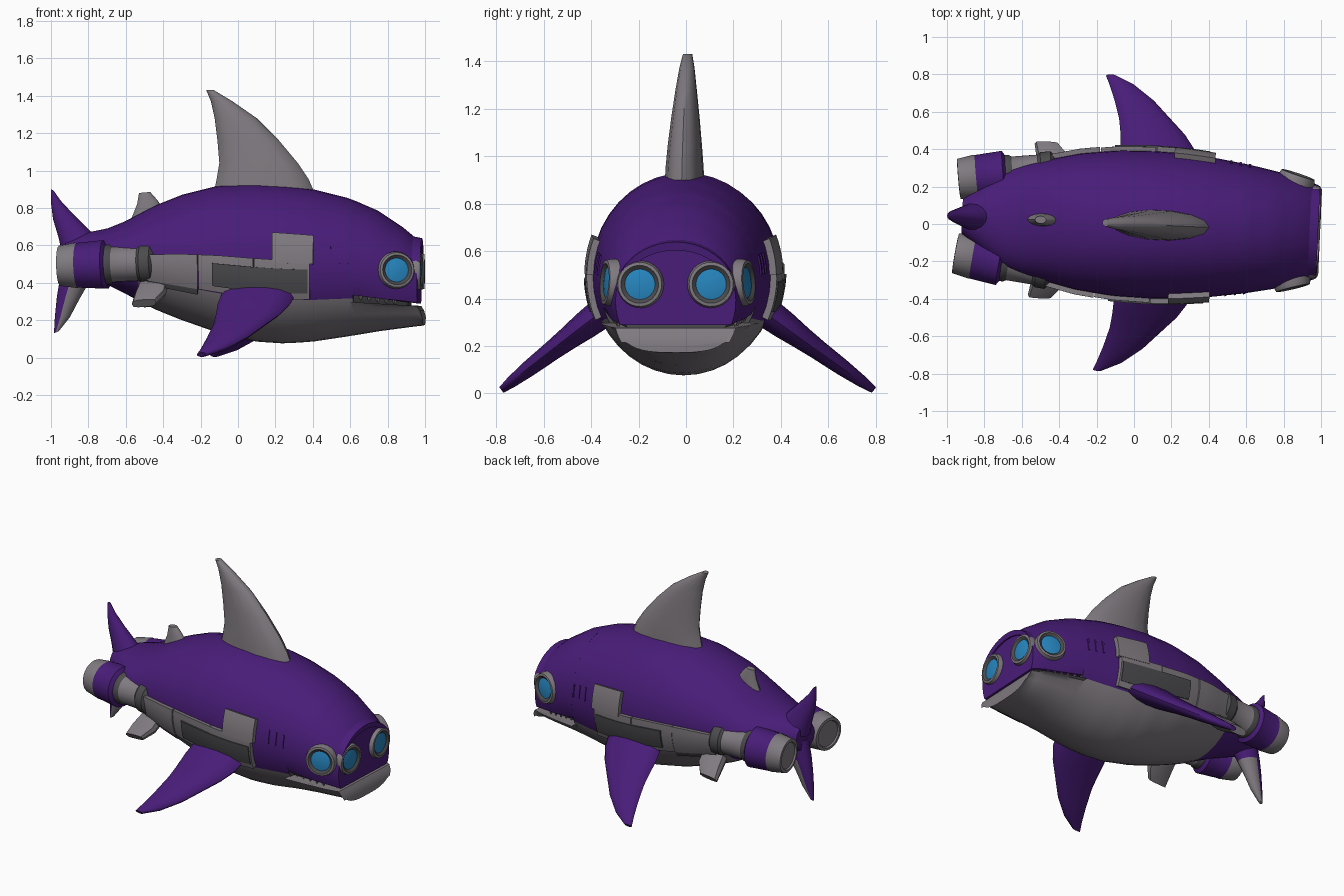
import bpy, bmesh
from math import sin, cos, pi, radians
from mathutils import Vector, Matrix

cube = bpy.data.objects.get("Cube")
if cube:
    bpy.data.objects.remove(cube, do_unlink=True)

COLOURS = [("purple paint", (0.066, 0.012, 0.19)), ("grey metal", (0.215, 0.195, 0.215)),
           ("dark metal", (0.07, 0.07, 0.076)), ("blue glass", (0.02, 0.24, 0.53))]
PURPLE, GREY, DARK, BLUE = range(4)
MATS = []
for title, rgb in COLOURS:
    m = bpy.data.materials.new(title)
    m.use_nodes = True
    m.diffuse_color = (*rgb, 1)
    bsdf = m.node_tree.nodes["Principled BSDF"]
    bsdf.inputs["Base Color"].default_value = (*rgb, 1)
    bsdf.inputs["Roughness"].default_value = 0.6
    MATS.append(m)

YAW = Matrix.Rotation(-0.045, 3, 'Z')   # the whole craft is turned slightly


def loft(name, rings, rule, caps=None):
    """Skin closed rings of points; rule(i, j) gives the material."""
    bm = bmesh.new()
    vs = [[bm.verts.new(YAW @ Vector(p)) for p in r] for r in rings]
    n = len(rings[0])
    pick = rule if callable(rule) else (lambda i, j: rule)
    for i in range(len(vs) - 1):
        for j in range(n):
            k = (j + 1) % n
            f = bm.faces.new((vs[i][j], vs[i][k], vs[i + 1][k], vs[i + 1][j]))
            f.material_index = pick(i, j)
    for r, end in ((vs[0], 0), (vs[-1], 1)):
        f = bm.faces.new(r)
        f.material_index = caps[end] if caps else pick(0 if end == 0 else len(vs) - 2, 0)
    bmesh.ops.remove_doubles(bm, verts=bm.verts, dist=0.0003)
    bmesh.ops.recalc_face_normals(bm, faces=bm.faces)
    me = bpy.data.meshes.new(name)
    bm.to_mesh(me)
    bm.free()
    for m in MATS:
        me.materials.append(m)
    ob = bpy.data.objects.new(name, me)
    bpy.context.collection.objects.link(ob)
    bpy.ops.object.select_all(action='DESELECT')
    ob.select_set(True)
    bpy.context.view_layer.objects.active = ob
    bpy.ops.object.shade_smooth_by_angle(angle=radians(38))


# Hull stations: x, half width, bottom, top
HULL = [(-0.92, 0.09, 0.45, 0.63), (-0.8, 0.185, 0.42, 0.67), (-0.7, 0.26, 0.39, 0.69),
        (-0.6, 0.295, 0.34, 0.73), (-0.45, 0.33, 0.26, 0.81), (-0.3, 0.365, 0.2, 0.87),
        (-0.1, 0.39, 0.13, 0.92), (0.1, 0.395, 0.085, 0.93), (0.25, 0.39, 0.075, 0.92),
        (0.4, 0.375, 0.085, 0.9), (0.6, 0.345, 0.115, 0.85), (0.75, 0.315, 0.14, 0.785),
        (0.9, 0.28, 0.16, 0.685), (0.98, 0.25, 0.17, 0.61)]


def hull(x, deg, off=0.0):
    """Point on the hull at x and angle (0 = side, 90 = top)."""
    for a, b in zip(HULL, HULL[1:]):
        if x <= b[0] or b is HULL[-1]:
            t = (x - a[0]) / (b[0] - a[0])
            w, lo, hi = (a[k] + (b[k] - a[k]) * t for k in (1, 2, 3))
            break
    a = radians(deg)
    # the jaw gets a fuller, squarer section toward the snout
    fullness = 1 - max(0, x - 0.6) if sin(a) < 0 else 1
    y = abs(cos(a)) ** fullness * (1 if cos(a) > 0 else -1)
    return Vector((x, (w + off) * y, (lo + hi) / 2 + ((hi - lo) / 2 + off) * sin(a)))


SEG = 40


def hull_ring(x, lo=-9, hi=9, off=0.0):
    pts = [hull(x, -90 + 360 * j / SEG, off) for j in range(SEG)]
    return [(p.x, p.y, min(max(p.z, lo), hi)) for p in pts]


def span(a, b, n):
    return [a + (b - a) * i / (n - 1) for i in range(n)]


# Main hull with grey belly, then split head and jaw
def belly(i, j):
    return GREY if (j < 7 or j >= SEG - 7) and i > 8 else PURPLE


loft("hull", [hull_ring(x) for x in span(-0.92, 0.63, 36)], belly, (PURPLE, DARK))


def lip(x):
    return 0.335 - 0.13 * (x - 0.62)


HEAD = span(0.62, 0.97, 9)
loft("upper_head", [hull_ring(x, lo=lip(x)) for x in HEAD], PURPLE)
loft("mouth_inside", [hull_ring(x, 0.2, 0.4, -0.03) for x in span(0.6, 0.92, 5)], DARK)
jaw = [hull_ring(x, hi=lip(x) - 0.038 + 0.07 * (x - 0.62)) for x in HEAD]
for x, wide, tall in ((0.985, 0.97, 0.75), (0.996, 0.9, 0.4)):
    jaw.append([(x, y * wide, 0.175 + (z - 0.175) * tall) for _, y, z in jaw[len(HEAD) - 1]])
loft("lower_jaw", jaw, GREY)

# Heavy brow ridge over the face
brow = []
for a in span(28, 152, 17):
    p = hull(0.95, a)
    brow.append([p + Vector(d) for d in ((-0.05, 0, 0.018), (0.035, 0, 0.0),
                                       (0.03, 0, -0.035), (-0.05, 0, -0.03))])
loft("brow_ridge", brow, PURPLE)


def patch(name, x0, x1, a0, a1, off, mat, nx=6, na=7):
    """Curved plate that follows the hull."""
    rings = []
    for x in span(x0, x1, nx):
        rings.append([hull(x, a, off) for a in span(a0, a1, na)]
                     + [hull(x, a, -0.02) for a in span(a1, a0, na)])
    loft(name, rings, mat)


def lathe(name, origin, axis, profile, sides=28):
    """Turn (radius, distance, material) steps about an axis."""
    q = Vector((0, 0, 1)).rotation_difference(Vector(axis))
    rings = [[Vector(origin) + q @ Vector((r * cos(2 * pi * j / sides),
                                          r * sin(2 * pi * j / sides), t))
              for j in range(sides)] for r, t, m in profile]
    loft(name, rings, lambda i, j: profile[i][2], (profile[0][2], profile[-1][2]))


def fin(name, stations, normal, rule, sides=14, power=1.0):
    """Lens-section fin through (lead, trail, thickness) stations."""
    nrm = Vector(normal).normalized()
    rings = []
    for lead, trail, th in stations:
        c, h = (Vector(lead) + Vector(trail)) / 2, (Vector(lead) - Vector(trail)) / 2
        ring = []
        for j in range(sides):
            s = sin(2 * pi * j / sides)
            ring.append(c + h * cos(2 * pi * j / sides)
                        + nrm * (th / 2) * (abs(s) ** power) * (1 if s > 0 else -1))
        rings.append(ring)
    loft(name, rings, rule)


# Dorsal fin, and the little fin behind it
DORSAL = [(0.41, -0.13, 0.88, 0.165), (0.38, -0.115, 0.95, 0.16), (0.32, -0.1, 1.04, 0.145),
          (0.22, -0.11, 1.16, 0.12), (0.1, -0.125, 1.28, 0.09), (-0.03, -0.145, 1.37, 0.065),
          (-0.13, -0.17, 1.43, 0.04)]
fin("dorsal_fin", [((a, 0, z), (b, 0, z), t) for a, b, z, t in DORSAL], (0, 1, 0), GREY)
fin("rear_dorsal_fin", [((-0.39, 0, 0.78), (-0.58, 0, 0.72), 0.075),
                        ((-0.43, 0, 0.84), (-0.54, 0, 0.82), 0.06),
                        ((-0.47, 0, 0.885), (-0.53, 0, 0.88), 0.04)], (0, 1, 0), GREY)

# Tail lobes
fin("upper_tail_lobe", [((-0.72, 0, 0.6), (-0.94, 0, 0.55), 0.17),
                        ((-0.78, 0, 0.665), (-0.96, 0, 0.64), 0.13),
                        ((-0.88, 0, 0.765), (-0.99, 0, 0.74), 0.08),
                        ((-0.95, 0, 0.84), (-1.0, 0, 0.82), 0.05),
                        ((-0.985, 0, 0.89), (-1.0, 0, 0.9), 0.025)], (0, 1, 0), PURPLE)
fin("lower_tail_lobe", [((-0.74, 0, 0.48), (-0.93, 0, 0.52), 0.15),
                        ((-0.81, 0, 0.38), (-0.955, 0, 0.41), 0.12),
                        ((-0.85, 0, 0.31), (-0.97, 0, 0.32), 0.09),
                        ((-0.9, 0, 0.215), (-0.98, 0, 0.22), 0.06),
                        ((-0.96, 0, 0.14), (-0.985, 0, 0.13), 0.025)], (0, 1, 0),
    lambda i, j: GREY if i > 0 and (j < 4 or j > 9) else PURPLE)

PECTORAL = [(0.3, 0.34, -0.06, 0.14), (0.42, 0.3, -0.09, 0.12), (0.49, 0.25, -0.095, 0.1),
            (0.56, 0.18, -0.105, 0.085), (0.66, 0.08, -0.135, 0.07),
            (0.74, -0.03, -0.165, 0.05), (0.785, -0.13, -0.185, 0.03)]

for s, side in ((1, "left"), (-1, "right")):
    def flank(label, x0, x1, a0, a1, off, mat, nx=6):
        # mirrored angles put the plate on the other flank
        a0, a1 = (a0, a1) if s > 0 else (180 - a1, 180 - a0)
        patch(side + "_" + label, x0, x1, a0, a1, off, mat, nx)

    # Armour band, square panel and gill slats
    for k, (x0, x1) in enumerate(((-0.47, -0.2), (-0.195, 0.1), (0.105, 0.4))):
        flank("armour_band_%d" % k, x0, x1, -25, 3, 0.022 + 0.004 * (k != 1), GREY)
    flank("armour_rear_trim", -0.47, -0.2, -30, -23, 0.024, DARK)
    flank("armour_middle_trim", -0.12, 0.39, -20, -3, 0.031, DARK)
    flank("side_panel", 0.2, 0.42, 1, 22, 0.028, GREY)
    for k in range(3):
        flank("gill_%d" % k, 0.5 + 0.05 * k, 0.512 + 0.05 * k, 3, 16, 0.005, PURPLE, 2)

    # Pectoral fin and its small stabiliser behind
    fin(side + "_pectoral_fin",
        [((a, s * y, 0.015 + 0.745 * (0.785 - y)), (b, s * y, 0.015 + 0.745 * (0.785 - y)), t)
         for y, a, b, t in PECTORAL], (0, s * 0.6, 0.8), PURPLE)
    fin(side + "_stabiliser", [((-0.36, s * 0.27, 0.4), (-0.52, s * 0.27, 0.38), 0.08),
                               ((-0.37, s * 0.35, 0.34), (-0.54, s * 0.35, 0.33), 0.07),
                               ((-0.42, s * 0.405, 0.295), (-0.55, s * 0.405, 0.285), 0.05)],
        (0, s * 0.6, 0.8), GREY, 12, 0.4)

    # Engine pod: dark collar, grey duct, purple casing and closed nozzle
    lathe(side + "_engine", (-0.47, s * 0.262, 0.505), (-0.985, -0.13 * s, -0.03),
          [(0.07, -0.05, DARK), (0.105, -0.02, DARK), (0.105, 0.035, DARK), (0.093, 0.05, GREY),
           (0.095, 0.19, DARK), (0.105, 0.205, DARK), (0.105, 0.225, PURPLE),
           (0.13, 0.24, PURPLE), (0.12, 0.385, GREY), (0.122, 0.39, GREY),
           (0.108, 0.48, GREY), (0.09, 0.482, GREY), (0.085, 0.472, GREY)])

    # Front and side portholes
    for label, spot, aim in (("front", (0.978, 0.15, 0.46), (1, 0.06, 0)),
                             ("side", (0.862, 0.292, 0.468), (0.27, 0.95, 0.06))):
        lathe(side + "_" + label + "_porthole", (spot[0], s * spot[1], spot[2]),
              (aim[0], s * aim[1], aim[2]),
              [(0.1, -0.09, GREY), (0.1, -0.01, GREY), (0.093, 0.012, GREY),
               (0.08, 0.014, DARK), (0.064, 0.002, BLUE), (0.04, 0.007, BLUE),
               (0.005, 0.009, BLUE)])

    # Teeth along the upper lip
    for k in range(5):
        x = 0.67 + 0.045 * k
        y = s * (hull(x, -25).y - 0.025)
        lathe("%s_tooth_%d" % (side, k), (x, y, lip(x) + 0.01), (0, 0, -1),
              [(0.016, 0, GREY), (0.01, 0.02, GREY), (0.002, 0.035, GREY)], 6)
